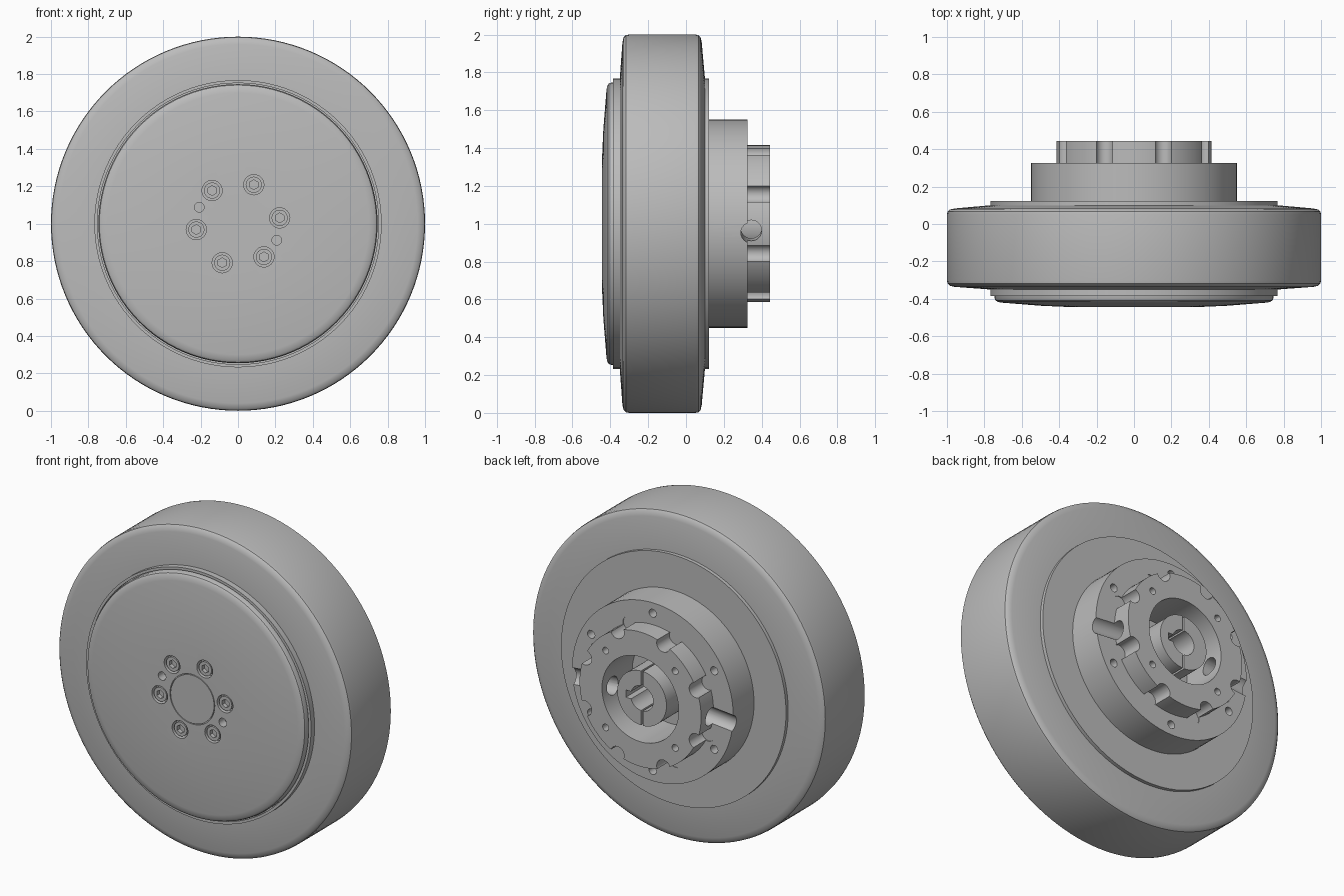
import bpy, bmesh, math
from mathutils import Matrix, Vector

cube = bpy.data.objects.get("Cube")
if cube:
    bpy.data.objects.remove(cube, do_unlink=True)

grey = bpy.data.materials.new("plain_grey")
grey.use_nodes = True
COLOR = (0.5, 0.5, 0.5, 1)
grey.diffuse_color = COLOR
grey.node_tree.nodes["Principled BSDF"].inputs["Base Color"].default_value = COLOR

CENTRE = Vector((0, 0, 1))
TO_Y = Matrix.Rotation(math.radians(-90), 4, "X")


def finish(name, bm):
    bmesh.ops.recalc_face_normals(bm, faces=bm.faces)
    mesh = bpy.data.meshes.new(name)
    bm.to_mesh(mesh)
    bm.free()
    mesh.materials.append(grey)
    obj = bpy.data.objects.new(name, mesh)
    bpy.context.collection.objects.link(obj)
    return obj


def smooth(obj):
    bpy.ops.object.select_all(action="DESELECT")
    obj.select_set(True)
    bpy.context.view_layer.objects.active = obj
    bpy.ops.object.shade_smooth_by_angle(angle=math.radians(32))


def lathe(name, profile, steps=96):
    """Revolve a closed (radius, y) outline around the axle."""
    bm = bmesh.new()
    verts = [bm.verts.new((r, y, 1)) for r, y in profile]
    edges = [bm.edges.new((a, b)) for a, b in zip(verts, verts[1:] + verts[:1])
             if a.co.x > 0 or b.co.x > 0]
    bmesh.ops.spin(bm, geom=verts + edges, cent=CENTRE, axis=(0, 1, 0),
                   angle=math.tau, steps=steps)
    bmesh.ops.remove_doubles(bm, verts=bm.verts, dist=1e-5)
    return finish(name, bm)


def polar(radius, degrees, y):
    a = math.radians(degrees)
    return Vector((radius * math.cos(a), y, 1 + radius * math.sin(a)))


def rod(bm, radius, start, end, sides=24):
    axis = end - start
    turn = axis.to_track_quat("Z", "Y").to_matrix().to_4x4()
    bmesh.ops.create_cone(bm, cap_ends=True, segments=sides, radius1=radius,
                          radius2=radius, depth=axis.length,
                          matrix=Matrix.Translation((start + end) / 2) @ turn)


def box(bm, centre, size):
    bmesh.ops.create_cube(bm, size=1, matrix=Matrix.Translation(centre) @
                          Matrix.Diagonal((*size, 1)))


def cut(obj, bm):
    """Subtract the tools from the part and discard them."""
    tool = finish("cutter", bm)
    tool.hide_render = True
    mod = obj.modifiers.new("cut", "BOOLEAN")
    mod.operation, mod.solver, mod.object = "DIFFERENCE", "EXACT", tool
    mod.use_self = True
    bpy.context.view_layer.objects.active = obj
    bpy.ops.object.modifier_apply(modifier=mod.name)
    bpy.data.objects.remove(tool, do_unlink=True)


# Tyre with rounded shoulders and slightly tapered walls
tyre = lathe("tyre", [(0.74, -0.35), (0.77, -0.35), (0.96, -0.336), (0.985, -0.33),
                      (0.997, -0.318), (1.0, -0.30), (1.0, 0.05), (0.997, 0.066),
                      (0.985, 0.077), (0.96, 0.083), (0.77, 0.1), (0.74, 0.1)], 128)

# Rim band behind the cover and on the back
rim = lathe("rim", [(0, -0.36), (0.752, -0.36), (0.752, -0.385), (0.768, -0.385),
                    (0.768, 0.122), (0, 0.122)])

# Front cover, with a fine groove around the centre
cover = lathe("front_cover", [(0, -0.35), (0.746, -0.35), (0.746, -0.395), (0.741, -0.408),
                              (0.728, -0.417), (0.7, -0.421), (0.5, -0.437), (0.32, -0.445),
                              (0.153, -0.445), (0.153, -0.437), (0.148, -0.437),
                              (0.148, -0.445), (0, -0.445)])
BOLTS = [8 + 60 * i for i in range(6)]
tools = bmesh.new()
for angle in BOLTS:
    rod(tools, 0.054, polar(0.225, angle, -0.5), polar(0.225, angle, -0.405), 32)
for angle in (157, 337):
    rod(tools, 0.026, polar(0.225, angle, -0.5), polar(0.225, angle, -0.39))
cut(cover, tools)

# Socket head bolts
bolts = bmesh.new()
for angle in BOLTS:
    rod(bolts, 0.043, polar(0.225, angle, -0.44), polar(0.225, angle, -0.4), 32)
bolts = finish("cover_bolts", bolts)
tools = bmesh.new()
for angle in BOLTS:
    rod(tools, 0.026, polar(0.225, angle, -0.5), polar(0.225, angle, -0.415), 6)
cut(bolts, tools)

# Stepped rear hub with a deep bore
hub = lathe("rear_hub", [(0, 0.1), (0.55, 0.1), (0.55, 0.325), (0.415, 0.325),
                         (0.415, 0.445), (0.262, 0.445), (0.262, 0.15), (0, 0.15)])
tools = bmesh.new()
for i in range(8):
    angle = 22.5 + 45 * i
    rod(tools, 0.046, polar(0.41, angle, 0.32), polar(0.41, angle, 0.5))
for i in range(6):
    angle = 90 + 60 * i
    rod(tools, 0.025, polar(0.485, angle, 0.22), polar(0.485, angle, 0.4), 16)
for i in range(4):
    angle = 45 + 90 * i
    rod(tools, 0.021, polar(0.335, angle, 0.35), polar(0.335, angle, 0.5), 16)
cut(hub, tools)

# Radial access slots through the hub on both sides
for angle in (-5, 185):
    tools = bmesh.new()
    rod(tools, 0.055, polar(0.2, angle, 0.345), polar(0.65, angle, 0.345))
    cut(hub, tools)

# Split clamping collar with a keyed shaft hole
collar = lathe("shaft_collar", [(0.077, 0.14), (0.168, 0.14), (0.168, 0.43), (0.077, 0.43)], 64)
tools = bmesh.new()
box(tools, (0, 0.35, 1), (0.012, 0.3, 0.5))
cut(collar, tools)
tools = bmesh.new()
box(tools, (0.08, 0.35, 1), (0.06, 0.6, 0.045))
cut(collar, tools)

for part in (tyre, rim, cover, bolts, hub, collar):
    smooth(part)
